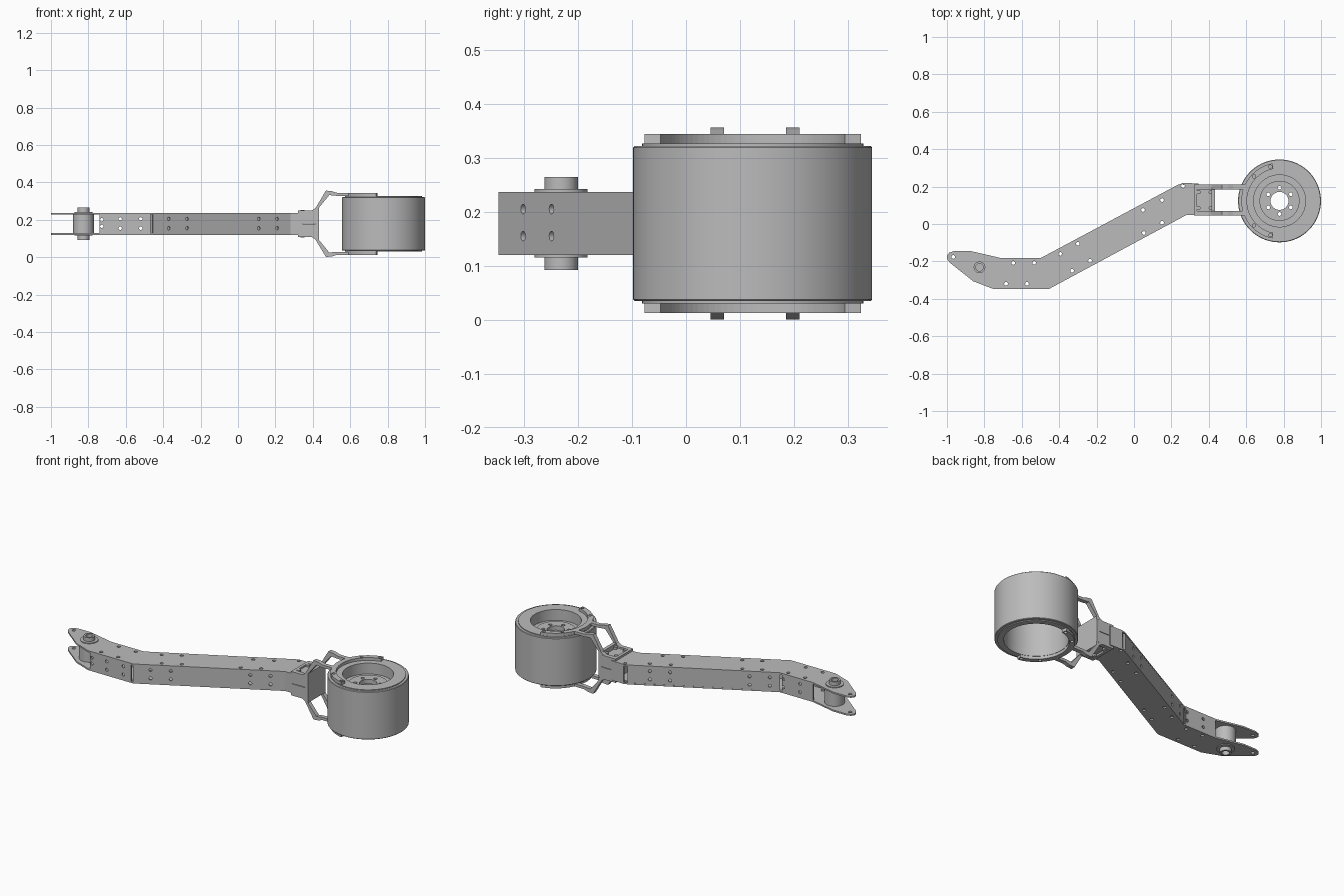
import bpy, bmesh, math
from mathutils import Matrix, Vector

if "Cube" in bpy.data.objects:
    bpy.data.objects.remove(bpy.data.objects["Cube"])

GREY = bpy.data.materials.new("plain_grey")
GREY.use_nodes = True
GREY.diffuse_color = (0.5, 0.5, 0.5, 1)
GREY.node_tree.nodes["Principled BSDF"].inputs["Base Color"].default_value = (0.5, 0.5, 0.5, 1)

MID = 0.1785                      # height of the symmetry plane
WHEEL = Vector((0.778, 0.1235, 0))
AXLE = Vector((-0.826, -0.2315, 0))


def finish(name, bm, smooth=False):
    bmesh.ops.recalc_face_normals(bm, faces=bm.faces)
    me = bpy.data.meshes.new(name)
    bm.to_mesh(me)
    bm.free()
    me.materials.append(GREY)
    ob = bpy.data.objects.new(name, me)
    bpy.context.collection.objects.link(ob)
    if smooth:
        bpy.ops.object.select_all(action='DESELECT')
        ob.select_set(True)
        bpy.context.view_layer.objects.active = ob
        bpy.ops.object.shade_smooth_by_angle(angle=math.radians(30))
    return ob


def add_prism(bm, pts, lo, hi, axis="z"):
    """Extrude a flat outline between lo and hi along an axis."""
    place = {"z": lambda a, b, h: (a, b, h),
             "y": lambda a, b, h: (a, h, b),
             "x": lambda a, b, h: (h, a, b)}[axis]
    low = [bm.verts.new(place(a, b, lo)) for a, b in pts]
    top = [bm.verts.new(place(a, b, hi)) for a, b in pts]
    bm.faces.new(low)
    bm.faces.new(top)
    for i in range(len(pts)):
        j = (i + 1) % len(pts)
        bm.faces.new((low[i], low[j], top[j], top[i]))


def add_box(bm, x0, x1, y0, y1, z0, z1):
    add_prism(bm, [(x0, y0), (x1, y0), (x1, y1), (x0, y1)], z0, z1)


def mirrored(bm):
    """Copy everything to the other side of the middle plane."""
    geo = bmesh.ops.duplicate(bm, geom=bm.verts[:] + bm.edges[:] + bm.faces[:])["geom"]
    for v in geo:
        if isinstance(v, bmesh.types.BMVert):
            v.co.z = 2 * MID - v.co.z
    return bm


def lathe(name, profile, centre):
    """Spin a closed (radius, height) outline round a vertical axis."""
    bm = bmesh.new()
    vs = [bm.verts.new((centre.x + r, centre.y, z)) for r, z in profile]
    es = [bm.edges.new((vs[i], vs[(i + 1) % len(vs)])) for i in range(len(vs))]
    bmesh.ops.spin(bm, geom=vs + es, cent=centre, axis=(0, 0, 1),
                   angle=2 * math.pi, steps=72, use_merge=True)
    bmesh.ops.remove_doubles(bm, verts=bm.verts, dist=1e-5)
    return finish(name, bm, True)


def drill(ob, holes, radius=0.01, depth=0.6):
    """Cut round holes, each given as (point, direction)."""
    bm = bmesh.new()
    for p, d in holes:
        rot = Vector((0, 0, 1)).rotation_difference(Vector(d)).to_matrix().to_4x4()
        bmesh.ops.create_cone(bm, cap_ends=True, segments=14, radius1=radius, radius2=radius,
                              depth=depth, matrix=Matrix.Translation(p) @ rot)
    cutter = finish("hole_cutter", bm)
    cutter.hide_render = True
    mod = ob.modifiers.new("holes", 'BOOLEAN')
    mod.operation, mod.solver, mod.object = 'DIFFERENCE', 'EXACT', cutter
    dg = bpy.context.evaluated_depsgraph_get()
    dg.update()
    me = bpy.data.meshes.new_from_object(ob.evaluated_get(dg))
    ob.modifiers.clear()
    ob.data = me
    bpy.data.objects.remove(cutter)


UP = (0, 0, 1)

# Arm cover plates, top and bottom
outline = [(-1, -0.17), (-0.988, -0.153), (-0.96, -0.144), (-0.876, -0.144), (-0.716, -0.181),
           (-0.497, -0.181), (0.235, 0.21), (0.262, 0.219), (0.345, 0.217), (0.345, 0.048),
           (0.28, 0.048), (-0.454, -0.347), (-0.753, -0.347), (-0.86, -0.306),
           (-0.983, -0.208), (-0.998, -0.19)]
bm = bmesh.new()
add_prism(bm, outline, 0.228, 0.237)
plates = finish("arm_plates", mirrored(bm))
spots = [(-0.967, -0.176), (-0.646, -0.208), (-0.534, -0.208), (-0.684, -0.32), (-0.572, -0.32),
         (-0.395, -0.16), (-0.3, -0.106), (-0.331, -0.25), (-0.235, -0.197), (0.048, 0.075),
         (0.15, 0.128), (0.053, -0.048), (0.15, 0.006), (0.262, 0.203)]
drill(plates, [((x, y, MID), UP) for x, y in spots])

# Arm side walls, split at the bend
T = 0.01
along = Vector((0.883, 0.469))
across = Vector((-0.469, 0.883))


def wall(bm, a, b, side):
    a, b = Vector(a), Vector(b)
    d = (b - a).normalized()
    n = Vector((-d.y, d.x)) * side * T
    add_prism(bm, [a, b, b + n, a + n], 0.121, 0.236)


bm = bmesh.new()
wall(bm, (-0.74, -0.347), (-0.468, -0.347), 1)
wall(bm, (-0.454, -0.347), (0.28, 0.048), 1)
wall(bm, (0.28, 0.048), (0.345, 0.048), 1)
wall(bm, (-0.716, -0.181), (-0.512, -0.181), -1)
wall(bm, (-0.497, -0.181), (0.24, 0.211), -1)
wall(bm, (0.262, 0.219), (0.345, 0.217), -1)
walls = finish("arm_walls", bm)
side_holes = []
for z in (0.155, 0.205):
    for x in (-0.63, -0.52):
        side_holes.append(((x, -0.26, z), (0, 1, 0)))
    for x in (-0.37, -0.272, 0.112, 0.21):
        p = Vector((x, -0.347 + (x + 0.454) * 0.535)) + across * 0.083
        side_holes.append(((p.x, p.y, z), (across.x, across.y, 0)))
for z in (0.165, 0.2):
    side_holes.append(((-0.728, -0.347, z), (0, 1, 0)))
drill(walls, side_holes, 0.009, 0.25)

# Pivot axle with spacer and washers
half = [(0.031, 0.265), (0.031, 0.242), (0.049, 0.242), (0.049, 0.237),
        (0.031, 0.237), (0.031, 0.228), (0.055, 0.228)]
profile = [(0.02, 0.265)] + half + [(r, 2 * MID - z) for r, z in reversed(half)]
lathe("pivot_axle", profile + [(0.02, 2 * MID - 0.265)], AXLE)

# Wheel drum with recessed hub disc
drum = lathe("wheel_drum", [(0.048, 0.245), (0.048, 0.272), (0.107, 0.272), (0.107, 0.262),
                            (0.139, 0.262), (0.139, 0.327), (0.205, 0.327), (0.205, 0.322),
                            (0.2185, 0.322), (0.2215, 0.319), (0.2215, 0.038), (0.2185, 0.035),
                            (0.205, 0.035), (0.205, 0.03), (0.172, 0.03), (0.172, 0.245)], WHEEL)
drill(drum, [((WHEEL.x + 0.07 * math.cos(a), WHEEL.y + 0.07 * math.sin(a), 0.26), UP)
             for a in [math.pi / 6 + k * math.pi / 3 for k in range(6)]], 0.01, 0.1)

# Half ring clamps above and below the wheel
angles = [math.radians(101 + 158 * i / 40) for i in range(41)]
ring = [(WHEEL.x + r * math.cos(a), WHEEL.y + r * math.sin(a))
        for r, seq in ((0.204, angles), (0.174, angles[::-1])) for a in seq]
bm = bmesh.new()
add_prism(bm, ring, 0.327, 0.344)
clamps = finish("half_ring_clamps", mirrored(bm))
drill(clamps, [((WHEEL.x + 0.189 * math.cos(a), WHEEL.y + 0.189 * math.sin(a), MID), UP)
               for a in map(math.radians, (105, 136, 224, 255))], 0.009)

# Four bent fork arms
bend = [(0.395, 0.25), (0.414, 0.262), (0.47, 0.356), (0.502, 0.353), (0.53, 0.344), (0.605, 0.344),
        (0.605, 0.328), (0.53, 0.328), (0.488, 0.332), (0.434, 0.266), (0.434, 0.235), (0.395, 0.235)]
bm = bmesh.new()
for y in (0.0575, 0.198):
    add_prism(bm, bend, y - 0.0125, y + 0.0125, "y")
finish("fork_arms", mirrored(bm))

# Bracket joining arm and fork: cheeks, recessed web and chamfered end plate
bm = bmesh.new()
for y0, y1 in ((0.045, 0.07), (0.185, 0.211)):
    add_box(bm, 0.32, 0.42, y0, y1, 0.18, 0.25)
add_box(bm, 0.32, 0.337, 0.07, 0.185, 0.18, 0.25)
add_box(bm, 0.337, 0.42, 0.07, 0.185, 0.21, 0.24)
add_prism(bm, [(0.045, MID), (0.211, MID), (0.211, 0.245), (0.19, 0.266),
               (0.066, 0.266), (0.045, 0.245)], 0.414, 0.434, "x")
bracket = finish("fork_bracket", mirrored(bm))

# Bracket screw heads
bm = bmesh.new()
for x in (0.345, 0.41):
    for y in (0.085, 0.17):
        bmesh.ops.create_cone(bm, cap_ends=True, segments=14, radius1=0.011, radius2=0.011,
                              depth=0.012, matrix=Matrix.Translation((x, y, 0.246)))
finish("bracket_screws", mirrored(bm))
